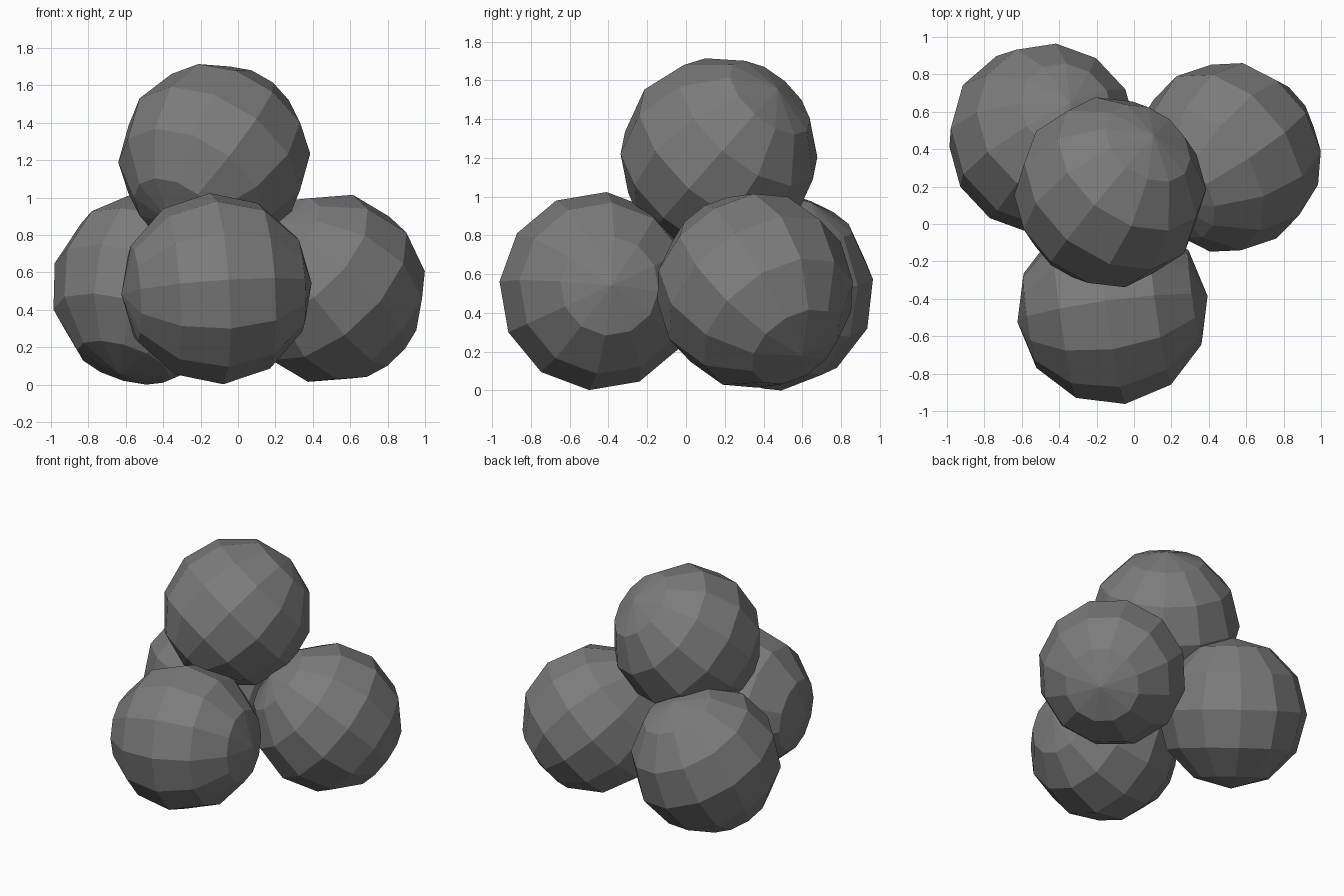
import bpy
from mathutils import Vector, Matrix

if "Cube" in bpy.data.objects:
    bpy.data.objects.remove(bpy.data.objects["Cube"])

RADIUS = 0.514

# dark iron grey
iron = bpy.data.materials.new("dark_grey")
iron.diffuse_color = (0.2, 0.2, 0.2, 1)
iron.use_nodes = True
iron.node_tree.nodes["Principled BSDF"].inputs["Base Color"].default_value = iron.diffuse_color


def ball(name, centre, pole, ref):
    """Flat-shaded 12 x 6 sphere; pole sets its axis, ref points along one meridian."""
    bpy.ops.mesh.primitive_uv_sphere_add(segments=12, ring_count=6, radius=RADIUS)
    ob = bpy.context.object
    ob.name = name
    ob.data.materials.append(iron)
    z = Vector(pole).normalized()
    x = Vector(ref)
    x = (x - z * x.dot(z)).normalized()
    y = z.cross(x)
    ob.matrix_world = Matrix.Translation(centre) @ Matrix((x, y, z)).transposed().to_4x4()


# three balls resting on the ground
ball("front_ball", (-0.115, -0.455, 0.513), (0.505, 0.07, 0.03), (0, -0.996, 0.087))
ball("left_ball", (-0.487, 0.459, 0.513), (-0.274, -0.35, -0.86), (0.45, 0.72, -0.53))
ball("right_ball", (0.494, 0.356, 0.515), (0.593, 0.47, -0.65), (-0.654, 0.732, 0.28))

# one ball stacked on top
ball("top_ball", (-0.127, 0.17, 1.212), (-0.456, -0.595, -0.678), (0.52, -0.67, 0.53))
